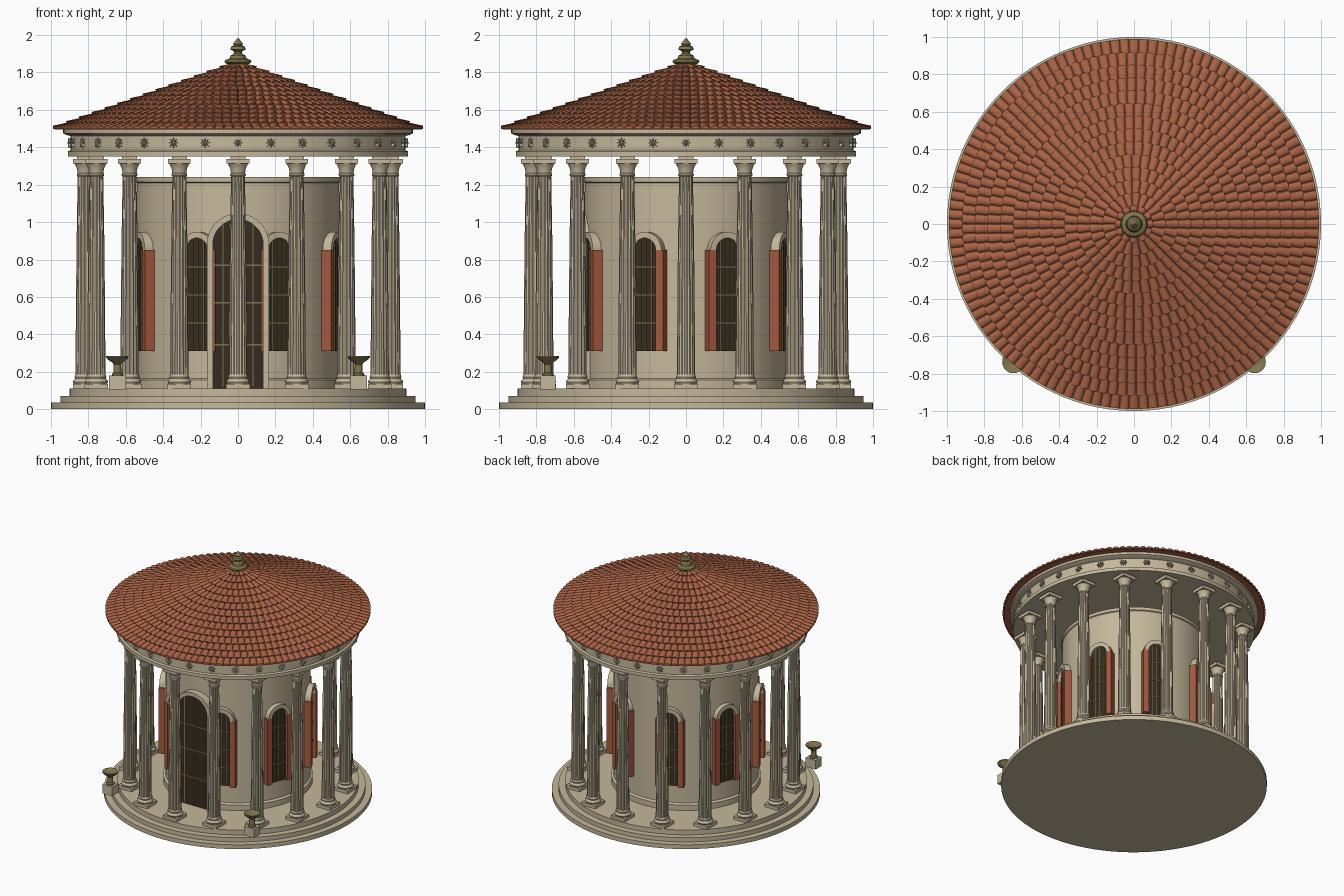
import bpy, bmesh, math
from math import pi, sin, cos, radians
from mathutils import Matrix, Vector

if "Cube" in bpy.data.objects:
    bpy.data.objects.remove(bpy.data.objects["Cube"])


def material(name, rgb):
    m = bpy.data.materials.new(name)
    m.diffuse_color = (*rgb, 1)
    m.use_nodes = True
    m.node_tree.nodes["Principled BSDF"].inputs["Base Color"].default_value = m.diffuse_color
    return m


STONE = material("pale_stone", (0.56, 0.48, 0.33))
TILE = material("terracotta_tile", (0.40, 0.125, 0.06))
BRONZE = material("aged_bronze", (0.22, 0.18, 0.075))
DARK = material("dark_opening", (0.035, 0.025, 0.014))
SHUTTER = material("red_shutter", (0.38, 0.10, 0.05))


def finish(bm, name, mat, smooth=35):
    bmesh.ops.recalc_face_normals(bm, faces=bm.faces)
    me = bpy.data.meshes.new(name)
    bm.to_mesh(me)
    bm.free()
    me.materials.append(mat)
    if smooth:
        me.polygons.foreach_set("use_smooth", [True] * len(me.polygons))
        me.set_sharp_from_angle(angle=radians(smooth))
    ob = bpy.data.objects.new(name, me)
    bpy.context.collection.objects.link(ob)
    return ob


def copy(ob, name, matrix):
    dup = bpy.data.objects.new(name, ob.data)
    dup.matrix_world = matrix
    bpy.context.collection.objects.link(dup)
    return dup


def lathe(bm, profile, segs, flute=0.0):
    """Closed solid of revolution; flute pulls every other vertex inward."""
    rings = []
    for r, z in profile:
        rings.append([bm.verts.new((r * (1 - flute * (i % 2)) * cos(2 * pi * i / segs),
                                    r * (1 - flute * (i % 2)) * sin(2 * pi * i / segs), z))
                      for i in range(segs)])
    for a, b in zip(rings, rings[1:]):
        for i in range(segs):
            j = (i + 1) % segs
            bm.faces.new((a[i], a[j], b[j], b[i]))
    bm.faces.new(rings[0][::-1])
    bm.faces.new(rings[-1])


def turned(name, profile, segs, mat, smooth=35):
    bm = bmesh.new()
    lathe(bm, profile, segs)
    return finish(bm, name, mat, smooth)


def box(bm, x0, x1, y0, y1, z0, z1):
    m = Matrix.Translation(((x0 + x1) / 2, (y0 + y1) / 2, (z0 + z1) / 2)) @ \
        Matrix.Diagonal((x1 - x0, y1 - y0, z1 - z0, 1))
    bmesh.ops.create_cube(bm, size=1, matrix=m)


def arch_line(w, z0, spring, n=14):
    return ([(w, z0)] + [(w * cos(pi * i / n), spring + w * sin(pi * i / n)) for i in range(n + 1)]
            + [(-w, z0)])


def arch_plate(bm, w, z0, spring, y0, y1):
    line = arch_line(w, z0, spring)
    f = [bm.verts.new((x, y0, z)) for x, z in line]
    b = [bm.verts.new((x, y1, z)) for x, z in line]
    bm.faces.new(f)
    bm.faces.new(b[::-1])
    for i in range(len(f)):
        j = (i + 1) % len(f)
        bm.faces.new((f[i], f[j], b[j], b[i]))


def arch_band(bm, w_in, w_out, z0, spring, y0, y1):
    inner, outer = arch_line(w_in, z0, spring), arch_line(w_out, z0, spring)
    rows = [[bm.verts.new(p) for p in ((a[0], y0, a[1]), (b[0], y0, b[1]),
                                       (b[0], y1, b[1]), (a[0], y1, a[1]))]
            for a, b in zip(inner, outer)]
    for p, q in zip(rows, rows[1:]):
        for k in range(4):
            bm.faces.new((p[k], p[(k + 1) % 4], q[(k + 1) % 4], q[k]))
    bm.faces.new(rows[0])
    bm.faces.new(rows[-1][::-1])


# Stepped base, round chamber and entablature
turned("stepped_base", [(1.0, 0), (1.0, .035), (.95, .035), (.95, .07), (.90, .07), (.90, .11)],
       96, STONE)
turned("chamber_wall", [(.557, .11), (.557, .155), (.54, .165), (.54, 1.21), (.548, 1.215),
                        (.548, 1.24)], 96, STONE)
turned("entablature", [(.91, 1.35), (.91, 1.378), (.895, 1.385), (.895, 1.46), (.92, 1.467),
                       (.935, 1.475), (.935, 1.5)], 96, STONE)

# Columns: square plinth, moulded foot, fluted shaft, flared capital, abacus
bm = bmesh.new()
box(bm, -.063, .063, -.063, .063, .11, .135)
lathe(bm, [(.058, .135), (.063, .145), (.058, .157), (.051, .163), (.054, .172), (.05, .185)], 24)
lathe(bm, [(.049, .18), (.047, .5), (.043, .9), (.037, 1.25)], 32, .09)
lathe(bm, [(.037, 1.245), (.042, 1.25), (.042, 1.258), (.038, 1.262), (.041, 1.285),
           (.05, 1.305), (.056, 1.315)], 24)
box(bm, -.061, .061, -.061, .061, 1.313, 1.338)
box(bm, -.04, .04, -.04, .04, 1.338, 1.352)
column = finish(bm, "column_1", STONE, 25)
column.location = (0, -.82, 0)
for k in range(1, 16):
    a = k * pi / 8
    copy(column, f"column_{k + 1}", Matrix.Translation((.82 * sin(a), -.82 * cos(a), 0)))

# Frieze rosettes: eight-petalled stars
bm = bmesh.new()
tip = bm.verts.new((0, -.911, 1.424))
star = []
for i in range(16):
    r = .027 if i % 2 == 0 else .008
    a = pi * i / 8
    star.append([bm.verts.new((r * sin(a), y, 1.424 + r * cos(a))) for y in (-.907, -.892)])
for i in range(16):
    p, q = star[i], star[(i + 1) % 16]
    bm.faces.new((tip, p[0], q[0]))
    bm.faces.new((p[0], p[1], q[1], q[0]))
rosette = finish(bm, "rosette_1", STONE, 0)
for k in range(1, 32):
    copy(rosette, f"rosette_{k + 1}", Matrix.Rotation(k * pi / 16, 4, 'Z'))

# Arched windows: pane, bars, arch trim, sill and a pair of shutters
parts = []
bm = bmesh.new()
arch_plate(bm, .068, .31, .85, -.556, -.52)
parts.append(finish(bm, "window_pane", DARK, 0))
bm = bmesh.new()
for x in (-.033, 0, .033):
    box(bm, x - .002, x + .002, -.561, -.55, .31, .85 + math.sqrt(.066 ** 2 - x * x))
for z in (.46, .61, .76):
    box(bm, -.066, .066, -.561, -.55, z - .003, z + .003)
parts.append(finish(bm, "window_bars", BRONZE, 0))
bm = bmesh.new()
arch_band(bm, .065, .098, .845, .85, -.58, -.52)
parts.append(finish(bm, "window_arch", STONE))
bm = bmesh.new()
for s in (-1, 1):
    box(bm, *sorted((s * .066, s * .108)), -.582, -.525, .31, .85)
parts.append(finish(bm, "window_shutters", SHUTTER, 0))
for ob in parts:
    for k in range(1, 8):
        copy(ob, f"{ob.name}_{k + 1}", Matrix.Rotation(radians(22.5 + 45 * k), 4, 'Z'))
    ob.rotation_euler.z = radians(22.5)

# Front door: dark leaves, bars and stone surround
bm = bmesh.new()
arch_plate(bm, .137, .11, .88, -.575, -.48)
finish(bm, "door_leaves", DARK, 0)
bm = bmesh.new()
for x in (-.08, 0, .08):
    box(bm, x - .0025, x + .0025, -.581, -.57, .12, .88 + math.sqrt(.135 ** 2 - x * x))
for z in (.345, .57, .77):
    box(bm, -.135, .135, -.581, -.57, z - .004, z + .004)
finish(bm, "door_bars", BRONZE, 0)
bm = bmesh.new()
arch_band(bm, .135, .167, .11, .88, -.595, -.48)
finish(bm, "door_surround", STONE)

# Roof cone with overlapping rows of barrel tiles
RIM, LOW, HIGH = .985, 1.497, 1.85


def roof_z(r):
    return LOW + (HIGH - LOW) * (1 - r / RIM)


turned("roof_cone", [(RIM - .005, LOW - .003), (RIM - .005, LOW + .003), (.02, roof_z(.02))],
       96, TILE)
bm = bmesh.new()
ROWS, ARC = 14, 6
step = (RIM - .03) / ROWS
for row in range(ROWS):
    r_out = RIM + .004 - row * step
    r_in = max(r_out - step * 1.15, .02)
    count = max(8, round(2 * pi * r_out / .052))
    for i in range(count):
        mid = 2 * pi * i / count
        ends = []
        for r, lift, rise in ((r_out, .003, .017), (r_in, -.004, .013)):
            half = pi / count * .98
            pts = []
            for k in range(ARC + 1):
                t = pi * k / ARC
                a = mid - half * cos(t)
                # rounded lower lip
                rr = r - (.010 * (1 - sin(t)) if r == r_out and row else 0)
                pts.append(bm.verts.new((rr * cos(a), rr * sin(a), roof_z(r) + lift + rise * sin(t))))
            ends.append(pts)
        o, n = ends
        for k in range(ARC):
            bm.faces.new((o[k], o[k + 1], n[k + 1], n[k]))
        bm.faces.new(o[::-1])
        bm.faces.new(n)
finish(bm, "roof_tiles", TILE, 40)

# Bronze finial
turned("roof_finial", [(.06, 1.845), (.073, 1.857), (.068, 1.866), (.045, 1.876), (.04, 1.89),
                       (.02, 1.902), (.022, 1.913), (.042, 1.924), (.036, 1.938), (.022, 1.945),
                       (.026, 1.953), (.002, 1.985)], 12, BRONZE, 30)

# Pair of bronze bowls on stone blocks flanking the entrance
for side, s in (("left", -1), ("right", 1)):
    bm = bmesh.new()
    box(bm, -.045, .045, -.04, .04, .105, .18)
    block = finish(bm, f"{side}_bowl_block", STONE, 0)
    bowl = turned(f"{side}_bowl", [(.03, .18), (.03, .188), (.022, .195), (.02, .24), (.028, .25),
                                   (.05, .265), (.06, .277), (.06, .285), (.052, .285),
                                   (.03, .272)], 20, BRONZE)
    block.location = bowl.location = (s * .645, -.738, 0)
